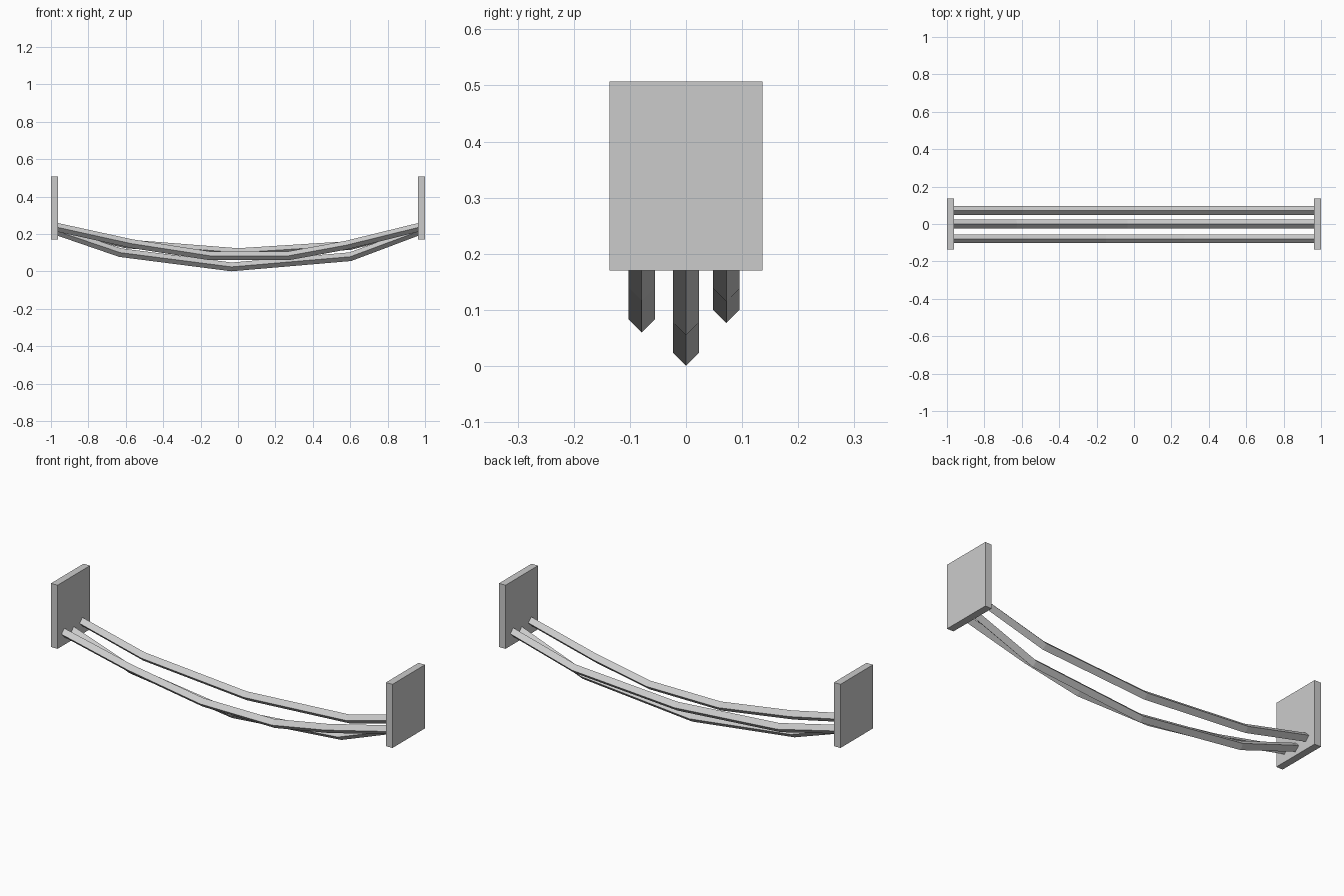
import bpy, bmesh
from mathutils import Vector

if "Cube" in bpy.data.objects:
    bpy.data.objects.remove(bpy.data.objects["Cube"])

R = 0.0235  # half-diagonal of the square cable section


def plate(name, x):
    # upright end plate
    bpy.ops.mesh.primitive_cube_add(size=1, location=(x, 0, 0.3385))
    ob = bpy.context.object
    ob.name = name
    ob.scale = (0.038, 0.272, 0.337)
    bpy.ops.object.transform_apply(location=False, rotation=False, scale=True)


def cable(name, y, path):
    # sagging square bar standing on its edge, mitred at each kink
    pts = [Vector((x, y, z)) for x, z in path]
    side = Vector((0, 1, 0))
    bm = bmesh.new()
    rings = []
    for i, p in enumerate(pts):
        a = (p - pts[i - 1]).normalized() if i > 0 else Vector((1, 0, 0))
        b = (pts[i + 1] - p).normalized() if i < len(pts) - 1 else Vector((1, 0, 0))
        if i in (0, len(pts) - 1):
            up = Vector((0, 0, 1))
        else:
            up = (a + b).normalized().cross(side)
        rings.append([bm.verts.new(p + d * R) for d in (up, side, -up, -side)])
    for r, s in zip(rings, rings[1:]):
        for k in range(4):
            j = (k + 1) % 4
            bm.faces.new((r[k], r[j], s[j], s[k]))
    bm.faces.new(rings[0])
    bm.faces.new(rings[-1])
    bmesh.ops.recalc_face_normals(bm, faces=bm.faces)
    me = bpy.data.meshes.new(name)
    bm.to_mesh(me)
    bm.free()
    bpy.context.collection.objects.link(bpy.data.objects.new(name, me))


# end plates
plate("left_end_plate", -0.981)
plate("right_end_plate", 0.981)

# three cables, each with its own sag
cable("front_cable", -0.079, [(-0.965, 0.235), (-0.57, 0.148), (-0.15, 0.083),
                              (0.27, 0.083), (0.58, 0.14), (0.965, 0.235)])
cable("middle_cable", 0.0, [(-0.965, 0.214), (-0.63, 0.1), (-0.035, 0.0237),
                            (0.6, 0.078), (0.965, 0.214)])
cable("back_cable", 0.072, [(-0.965, 0.235), (-0.6, 0.147), (0.0, 0.1),
                            (0.6, 0.138), (0.965, 0.235)])
